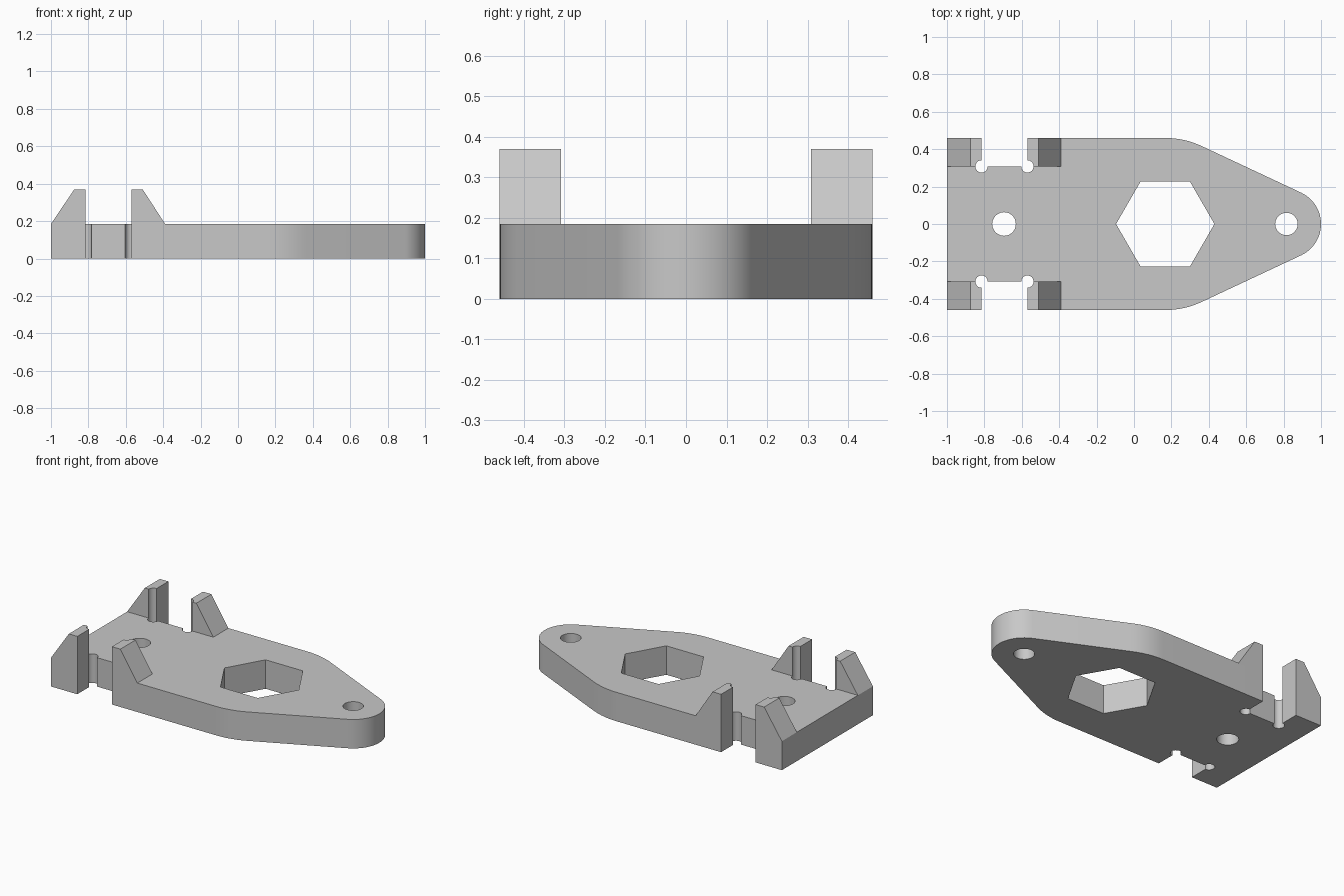
import bpy
import bmesh
from math import sin, cos, pi, asin, radians
from mathutils import Vector

if "Cube" in bpy.data.objects:
    bpy.data.objects.remove(bpy.data.objects["Cube"], do_unlink=True)

THICK, TAB_TOP = 0.185, 0.37          # plate and tab heights
HALF, INNER = 0.46, 0.308             # half width, inner edge of the tabs
SLOT_A, SLOT_B = -0.815, -0.57        # slot ends along x
HUB_X, NOSE_X, NOSE_R = 0.167, 0.815, 0.185

grey = bpy.data.materials.new("plain_grey")
grey.use_nodes = True
grey.diffuse_color = (0.58, 0.58, 0.58, 1)
grey.node_tree.nodes["Principled BSDF"].inputs["Base Color"].default_value = grey.diffuse_color


def prism(name, points, offset):
    """Extrude a closed 3D outline by an offset vector."""
    bm = bmesh.new()
    face = bm.faces.new([bm.verts.new(p) for p in points])
    out = bmesh.ops.extrude_face_region(bm, geom=[face])
    verts = [v for v in out["geom"] if isinstance(v, bmesh.types.BMVert)]
    bmesh.ops.translate(bm, vec=Vector(offset), verts=verts)
    bmesh.ops.recalc_face_normals(bm, faces=bm.faces)
    mesh = bpy.data.meshes.new(name)
    bm.to_mesh(mesh)
    bm.free()
    mesh.materials.append(grey)
    obj = bpy.data.objects.new(name, mesh)
    bpy.context.collection.objects.link(obj)
    return obj


def arc(x, radius, start, end, steps):
    angles = [start + (end - start) * i / steps for i in range(steps + 1)]
    return [(x + radius * cos(a), radius * sin(a)) for a in angles]


def combine(target, helper, operation):
    mod = target.modifiers.new(helper.name, "BOOLEAN")
    mod.object, mod.operation, mod.solver = helper, operation, "EXACT"
    bpy.context.view_layer.objects.active = target
    bpy.ops.object.modifier_apply(modifier=mod.name)
    bpy.data.objects.remove(helper, do_unlink=True)


def cut_hole(target, x, y, radius, sides):
    ring = [(x + radius * cos(2 * pi * i / sides), y + radius * sin(2 * pi * i / sides), -0.1)
            for i in range(sides)]
    cutter = prism("hole_cutter", ring, (0, 0, 0.6))
    cutter.hide_render = True
    combine(target, cutter, "DIFFERENCE")


# Plate outline: half with slot, rounded shoulder and nose, mirrored across y
tangent = pi / 2 - asin((HALF - NOSE_R) / (NOSE_X - HUB_X))
half = [(-1, HALF), (SLOT_A, HALF), (SLOT_A, INNER), (SLOT_B, INNER), (SLOT_B, HALF)]
half += arc(HUB_X, HALF, pi / 2, tangent, 8) + arc(NOSE_X, NOSE_R, tangent, 0, 14)
outline = half + [(x, -y) for x, y in reversed(half[:-1])]
plate = prism("mounting_plate", [(x, y, 0) for x, y in outline], (0, 0, THICK))

# Sloped tabs either side of each slot
profiles = {"rear_tab": [(-1, THICK), (SLOT_A, THICK), (SLOT_A, TAB_TOP), (-0.875, TAB_TOP)],
            "inner_tab": [(SLOT_B, THICK), (-0.39, THICK), (-0.51, TAB_TOP), (SLOT_B, TAB_TOP)]}
for side in (1, -1):
    for name, profile in profiles.items():
        tab = prism(name, [(x, side * INNER, z) for x, z in profile],
                    (0, side * (HALF - INNER), 0))
        combine(plate, tab, "UNION")

# Round corner reliefs, running through plate and tabs
for side in (1, -1):
    for x in (SLOT_A, SLOT_B):
        cut_hole(plate, x, side * INNER, 0.033, 24)

# Screw holes and hexagonal opening
cut_hole(plate, -0.695, 0, 0.063, 40)
cut_hole(plate, NOSE_X, 0, 0.06, 40)
cut_hole(plate, HUB_X, 0, 0.263, 6)

bpy.ops.object.select_all(action="DESELECT")
plate.select_set(True)
bpy.context.view_layer.objects.active = plate
bpy.ops.object.shade_smooth_by_angle(angle=radians(25))
